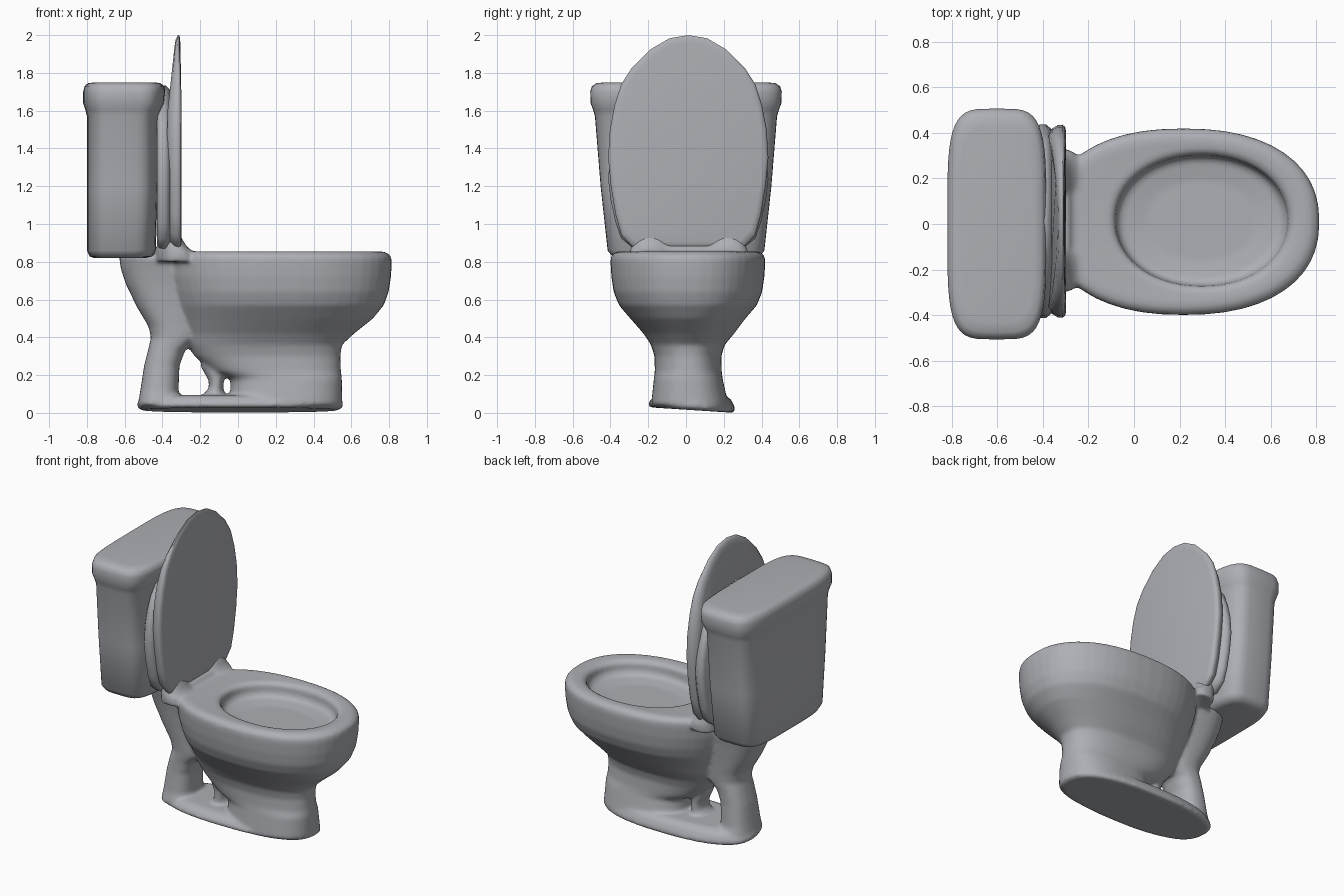
import bpy, bmesh, math

# one grey ceramic colour
mat = bpy.data.materials.new("grey ceramic")
mat.diffuse_color = (0.42, 0.43, 0.46, 1)


def select(objects):
    bpy.ops.object.select_all(action='DESELECT')
    for ob in objects:
        ob.select_set(True)
    bpy.context.view_layer.objects.active = objects[0]


def skin(name, rings, angle=60):
    """Closed solid through a list of equal-length point rings."""
    bm = bmesh.new()
    loops = [[bm.verts.new(p) for p in r] for r in rings]
    n = len(loops[0])
    for a, b in zip(loops, loops[1:]):
        for i in range(n):
            j = (i + 1) % n
            bm.faces.new((a[i], a[j], b[j], b[i]))
    bm.faces.new(loops[0][::-1])
    bm.faces.new(loops[-1])
    bmesh.ops.recalc_face_normals(bm, faces=bm.faces)
    me = bpy.data.meshes.new(name)
    bm.to_mesh(me)
    bm.free()
    me.materials.append(mat)
    ob = bpy.data.objects.new(name, me)
    bpy.context.collection.objects.link(ob)
    select([ob])
    bpy.ops.object.shade_smooth_by_angle(angle=math.radians(angle))
    return ob


def oval(z, x0, x1, cy, ry, power=2.3, tilt=0.0, n=48):
    """Horizontal superellipse ring from x0 to x1, optionally sloping in y."""
    pts = []
    for i in range(n):
        t = 2 * math.pi * i / n
        c, s = math.cos(t), math.sin(t)
        x = (x0 + x1) / 2 + (x1 - x0) / 2 * math.copysign(abs(c) ** (2 / power), c)
        y = cy + ry * math.copysign(abs(s) ** (2 / power), s)
        pts.append((x, y, z + tilt * (0.26 - y)))
    return pts


# tank with flaring body and thick cover
skin("tank", [oval(z, a, b, 0, r, 4.3) for z, a, b, r in [
    (0.82, -0.76, -0.49, 0.36), (0.828, -0.785, -0.455, 0.39), (0.86, -0.80, -0.435, 0.415),
    (1.2, -0.80, -0.425, 0.452), (1.57, -0.80, -0.42, 0.482), (1.605, -0.808, -0.405, 0.492),
    (1.64, -0.82, -0.39, 0.505), (1.70, -0.82, -0.385, 0.507), (1.73, -0.812, -0.39, 0.498),
    (1.745, -0.795, -0.41, 0.475), (1.75, -0.76, -0.44, 0.43)]])

# bowl with pedestal, rim and hollow
bowl = skin("bowl", [oval(z, a, b, c, r, p) for z, a, b, c, r, p in [
    (0.04, -0.04, 0.552, 0.02, 0.205, 2.5), (0.18, -0.04, 0.55, 0.012, 0.182, 2.5),
    (0.22, -0.14, 0.545, 0.012, 0.177, 2.4), (0.30, -0.23, 0.542, 0.01, 0.177, 2.4),
    (0.36, -0.27, 0.55, 0.01, 0.195, 2.4), (0.42, -0.29, 0.615, 0.015, 0.24, 2.3),
    (0.50, -0.31, 0.715, 0.01, 0.305, 2.3), (0.57, -0.33, 0.772, 0.01, 0.365, 2.3),
    (0.64, -0.35, 0.798, 0.01, 0.393, 2.3), (0.72, -0.37, 0.81, 0.01, 0.405, 2.3),
    (0.80, -0.38, 0.815, 0.01, 0.41, 2.3), (0.83, -0.38, 0.81, 0.01, 0.407, 2.3),
    (0.85, -0.37, 0.785, 0.01, 0.387, 2.3), (0.856, -0.34, 0.75, 0.01, 0.355, 2.3),
    (0.85, -0.10, 0.70, 0.015, 0.305, 2.1), (0.83, -0.082, 0.678, 0.015, 0.288, 2.1),
    (0.79, -0.08, 0.675, 0.015, 0.286, 2.1), (0.76, -0.06, 0.65, 0.015, 0.27, 2.1),
    (0.745, 0.05, 0.54, 0.015, 0.18, 2.1)]])

# sloping foot plate
foot = skin("foot_plate", [oval(z, a, b, 0.03, r, 2.5, t) for z, a, b, r, t in [
    (0.0, -0.51, 0.53, 0.222, 0.065), (0.015, -0.535, 0.555, 0.232, 0.06),
    (0.04, -0.535, 0.555, 0.225, 0.04), (0.075, -0.515, 0.55, 0.205, 0.02),
    (0.095, -0.45, 0.50, 0.17, 0.0)]])

# bent rear column carrying the tank
column = skin("rear_column", [oval(z, a, b, 0.01, r, 2.5) for z, a, b, r in [
    (0.04, -0.53, -0.30, 0.155), (0.12, -0.517, -0.315, 0.135), (0.25, -0.497, -0.31, 0.125),
    (0.33, -0.477, -0.28, 0.125), (0.40, -0.46, -0.20, 0.13), (0.46, -0.475, -0.20, 0.135),
    (0.56, -0.535, -0.20, 0.145), (0.68, -0.593, -0.20, 0.16), (0.76, -0.62, -0.20, 0.175),
    (0.83, -0.63, -0.25, 0.19)]])

# small strut inside the gap
strut = skin("strut", [oval(z, a, b, 0.01, 0.08, 2) for z, a, b in [
    (0.08, -0.20, -0.06), (0.13, -0.155, -0.078), (0.17, -0.155, -0.075), (0.25, -0.20, -0.04)]])

# soft hinge lumps joining lid to rim
hinges = [skin("hinge", [oval(z, -0.41, b, y, r, 2.3, n=24) for z, b, r in [
    (0.80, -0.22, 0.11), (0.85, -0.235, 0.11), (0.88, -0.27, 0.10),
    (0.92, -0.295, 0.09), (0.95, -0.31, 0.07)]]) for y in (-0.19, 0.22)]
bar = skin("hinge_bar", [oval(z, -0.44, b, 0.01, r, 4) for z, b, r in [
    (0.80, -0.27, 0.24), (0.86, -0.27, 0.26), (0.885, -0.29, 0.25)]])

# fuse bowl, foot, column and hinges into one softly blended casting
select([bowl, foot, column, strut, bar] + hinges)
bpy.ops.object.join()
remesh = bowl.modifiers.new("fuse", 'REMESH')
remesh.mode = 'VOXEL'
remesh.voxel_size = 0.012
soften = bowl.modifiers.new("soften", 'SMOOTH')
soften.factor = 0.5
soften.iterations = 6
for m in ("fuse", "soften"):
    bpy.ops.object.modifier_apply(modifier=m)
bpy.ops.object.shade_smooth_by_angle(angle=math.radians(60))

# raised lid and seat: egg outline in y/z
HALF = [(0.29, 0.87), (0.355, 0.94), (0.385, 1.05), (0.41, 1.2), (0.424, 1.35), (0.415, 1.5),
        (0.39, 1.63), (0.355, 1.74), (0.30, 1.825), (0.20, 1.925), (0.10, 1.983)]
EGG = HALF + [(0.0, 2.0)] + [(-y, z) for y, z in reversed(HALF)]


def panel(name, sections, height, width, taper):
    rings = []
    for x, s in sections:
        ring = []
        for y, z in EGG:
            thin = 1 - taper * (1 - min(1, (2.0 - z) / 0.4))
            ring.append((-0.31 + (x + 0.31) * thin, 0.012 + y * s * width,
                         0.87 + (1.4 + (z - 1.4) * s - 0.87) * height))
        rings.append(ring)
    skin(name, rings)


panel("lid", [(-0.375, 0.90), (-0.36, 0.96), (-0.335, 0.995), (-0.315, 1.0),
              (-0.303, 0.98), (-0.298, 0.93)], 1.0, 1.0, 0.6)
panel("seat", [(-0.43, 0.95), (-0.415, 1.0), (-0.385, 1.0), (-0.36, 0.95)], 0.765, 1.0, 0)
